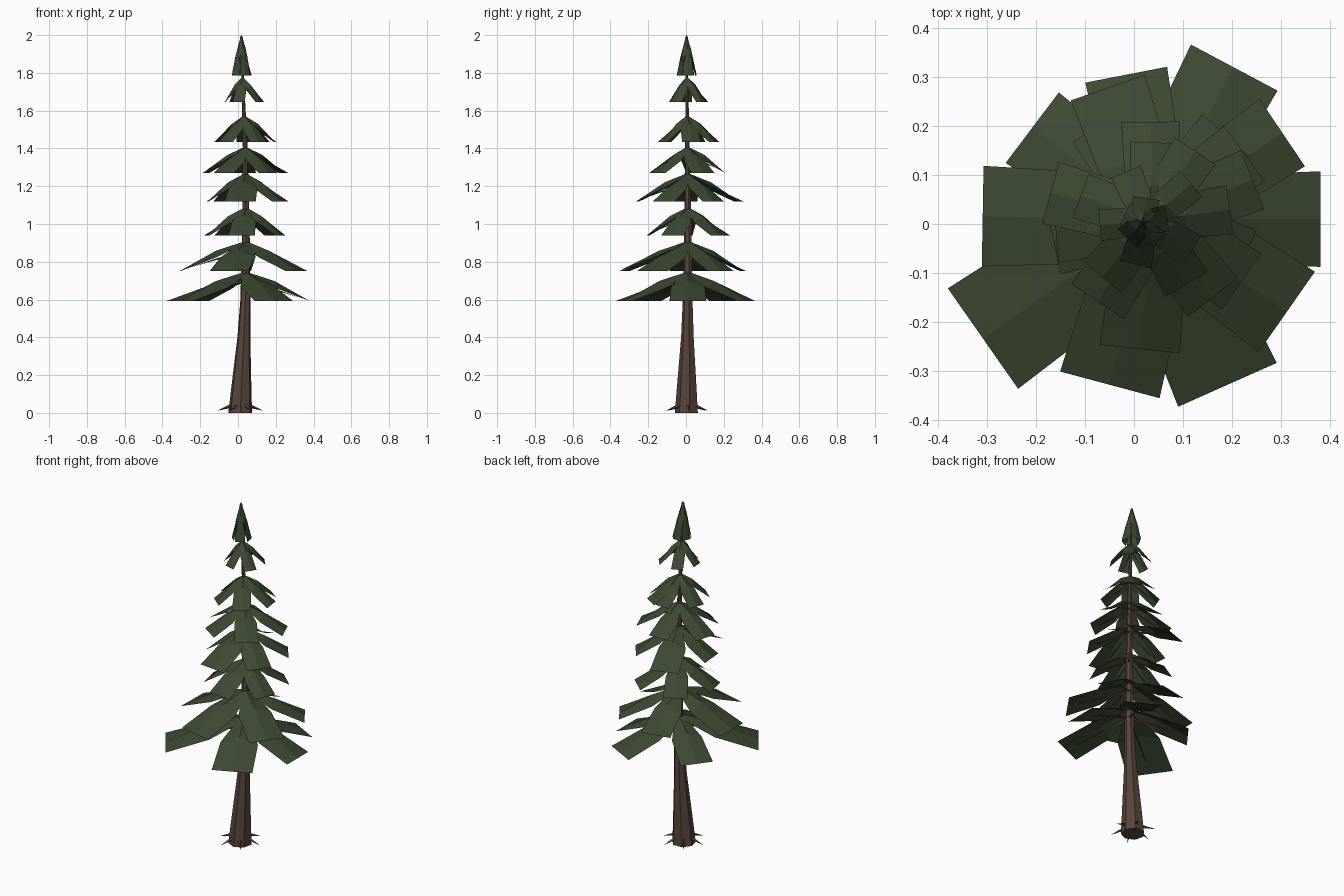
import bpy, math
from mathutils import Vector

if "Cube" in bpy.data.objects:
    bpy.data.objects.remove(bpy.data.objects["Cube"])


def material(name, rgb):
    m = bpy.data.materials.new(name)
    m.diffuse_color = (*rgb, 1)
    m.use_nodes = True
    m.node_tree.nodes["Principled BSDF"].inputs["Base Color"].default_value = m.diffuse_color
    return m


BARK = material("brown bark", (0.10, 0.058, 0.043))
GREEN = material("dark green needles", (0.045, 0.067, 0.031))


def make(name, verts, faces, mat):
    me = bpy.data.meshes.new(name)
    me.from_pydata(verts, [], faces)
    me.materials.append(mat)
    me.update()
    ob = bpy.data.objects.new(name, me)
    bpy.context.collection.objects.link(ob)
    return ob


# Trunk path: z, x, y, radius
PATH = [(0, 0.012, 0.005, 0.064), (0.1, 0.016, 0.006, 0.057), (0.4, 0.031, 0.009, 0.035),
        (0.6, 0.039, 0.01, 0.027), (1.0, 0.042, 0.01, 0.02), (1.4, 0.038, 0.008, 0.013),
        (1.75, 0.026, 0.005, 0.007), (1.97, 0.018, 0.003, 0.002)]


def trunk_at(z):
    for a, b in zip(PATH, PATH[1:]):
        if z <= b[0]:
            t = (z - a[0]) / (b[0] - a[0])
            return Vector((a[1] + (b[1] - a[1]) * t, a[2] + (b[2] - a[2]) * t, z))
    return Vector((PATH[-1][1], PATH[-1][2], z))


def trunk():
    n, verts, faces = 7, [], []
    for z, x, y, r in PATH:
        for i in range(n):
            a = 2 * math.pi * (i + 0.25) / n
            verts.append((x + r * math.cos(a), y + r * math.sin(a), z))
    for k in range(len(PATH) - 1):
        for i in range(n):
            j = (i + 1) % n
            faces.append((k * n + i, k * n + j, k * n + n + j, k * n + n + i))
    faces.append(tuple(reversed(range(n))))
    faces.append(tuple(range(len(verts) - n, len(verts))))
    make("trunk", verts, faces, BARK)


def spike(name, p, q, r, n=4):
    """Tapered stick from p to a point at q."""
    d = (q - p).normalized()
    u = d.cross(Vector((0, 0, 1))).normalized()
    v = u.cross(d)
    verts = [p + r * (math.cos(2 * math.pi * i / n) * u + math.sin(2 * math.pi * i / n) * v)
             for i in range(n)] + [q]
    faces = [(i, (i + 1) % n, n) for i in range(n)] + [tuple(reversed(range(n)))]
    make(name, verts, faces, BARK)


def bough(name, ang, length, width, top, bottom):
    """Drooping sheet with a centre ridge and a square outer end."""
    a = math.radians(ang)
    d = Vector((math.cos(a), math.sin(a), 0))
    s = Vector((-d.y, d.x, 0))
    c = trunk_at(top)
    c.z = 0
    h = top - bottom
    # distance, half width, ridge height, side height
    rows = [(0.0, 0.12, 1.0, 0.95), (0.45, 0.46, 0.68, 0.46), (1.0, 0.5, 0.0, 0.0)]
    verts = []
    for t, w, zc, zs in rows:
        for k in (-1, 0, 1):
            z = bottom + h * (zs if k else zc)
            verts.append(c + d * (t * length) + s * (k * w * width) + Vector((0, 0, z)))
    faces = [(3 * r + k, 3 * r + 3 + k, 3 * r + 4 + k, 3 * r + 1 + k)
             for r in (0, 1) for k in (0, 1)]
    make(name, verts, faces, GREEN)
    # twig beneath the bough
    if length > 0.07:
        base = trunk_at(top - 0.3 * h)
        tip = c + d * (0.85 * length) + Vector((0, 0, bottom + 0.12 * h))
        spike(name + "_twig", base, tip, 0.004 + 0.012 * length)


# Tiers: top z, bottom z, list of (angle, length, width)
TIERS = [
    (0.748, 0.592, [(0, 0.34, 0.195), (62, 0.35, 0.2), (143, 0.31, 0.18),
                    (215, 0.425, 0.25), (294, 0.37, 0.22)]),
    (0.91, 0.75, [(34, 0.315, 0.165), (101, 0.30, 0.17), (179, 0.35, 0.205),
                  (255, 0.35, 0.21), (325, 0.33, 0.2)]),
    (1.09, 0.94, [(48, 0.225, 0.14), (120, 0.22, 0.13), (192, 0.21, 0.14),
                  (264, 0.21, 0.14), (336, 0.2, 0.13)]),
    (1.27, 1.12, [(36, 0.23, 0.14), (109, 0.285, 0.16), (185, 0.20, 0.14),
                  (264, 0.265, 0.165), (325, 0.22, 0.14)]),
    (1.41, 1.27, [(22, 0.22, 0.13), (91, 0.2, 0.12), (165, 0.215, 0.13),
                  (236, 0.2, 0.13), (308, 0.2, 0.13)]),
    (1.575, 1.435, [(8, 0.165, 0.1), (57, 0.17, 0.1), (88, 0.16, 0.09), (160, 0.15, 0.095),
                    (230, 0.15, 0.1), (300, 0.15, 0.1)]),
    (1.78, 1.645, [(40, 0.12, 0.07), (112, 0.11, 0.065), (184, 0.095, 0.065),
                   (256, 0.09, 0.065), (328, 0.11, 0.07)]),
    (2.0, 1.787, [(10, 0.05, 0.055), (82, 0.05, 0.055), (154, 0.04, 0.05),
                  (226, 0.045, 0.055), (298, 0.045, 0.055)]),
]

trunk()
for t, (top, bottom, cards) in enumerate(TIERS):
    for i, (ang, length, width) in enumerate(cards):
        bough(f"bough_{t + 1}_{i + 1}", ang, length, width, top, bottom)

# Small roots around the foot
for i in range(6):
    a = math.radians(60 * i + 5)
    d = Vector((math.cos(a), math.sin(a), 0))
    c = trunk_at(0)
    spike(f"root_{i + 1}", c + d * 0.04 + Vector((0, 0, 0.04)),
          c + d * 0.122 + Vector((0, 0, 0.012)), 0.012)
